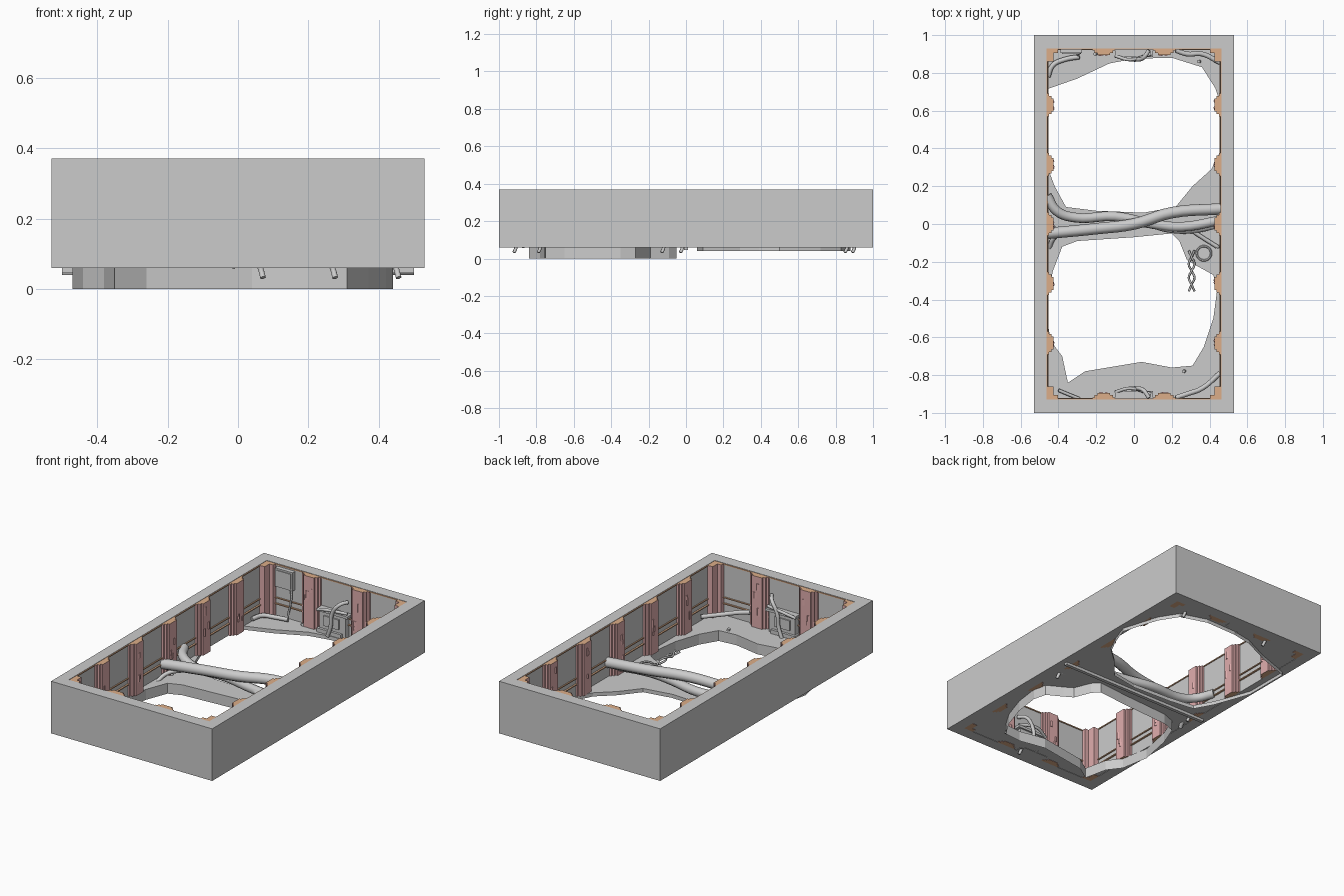
import bpy, bmesh, math, random
from mathutils import Vector, Matrix

if "Cube" in bpy.data.objects:
    bpy.data.objects.remove(bpy.data.objects["Cube"])

random.seed(4)
TOP, FLOOR = 0.37, 0.06
IX, IY = 0.462, 0.93


def material(name, rgb):
    m = bpy.data.materials.new(name)
    m.diffuse_color = (*rgb, 1)
    m.use_nodes = True
    m.node_tree.nodes["Principled BSDF"].inputs["Base Color"].default_value = m.diffuse_color
    return m


PINK = material("pillar_pink", (0.75, 0.42, 0.42))
ORANGE = material("trim_orange", (0.72, 0.42, 0.25))


def finish(name, bm, mats=()):
    me = bpy.data.meshes.new(name)
    bm.to_mesh(me)
    bm.free()
    for m in mats:
        me.materials.append(m)
    ob = bpy.data.objects.new(name, me)
    bpy.context.collection.objects.link(ob)
    return ob


def box(name, lo, hi, mats=()):
    bm = bmesh.new()
    lo, hi = Vector(lo), Vector(hi)
    bmesh.ops.create_cube(bm, size=1, matrix=Matrix.Translation((lo + hi) / 2)
                          @ Matrix.Diagonal((*(hi - lo), 1)))
    return finish(name, bm, mats)


def prism(name, pts, z0, z1, place, mats):
    # extruded plan outline, caps get the second material
    bm = bmesh.new()
    f = bm.faces.new([bm.verts.new((x, y, z0)) for x, y in pts])
    r = bmesh.ops.extrude_face_region(bm, geom=[f])
    for v in r["geom"]:
        if isinstance(v, bmesh.types.BMVert):
            v.co.z = z1
    bm.transform(place)
    bmesh.ops.recalc_face_normals(bm, faces=bm.faces)
    for f in bm.faces:
        f.material_index = 1 if abs(f.normal.z) > 0.5 else 0
    return finish(name, bm, mats)


def tube(name, pts, radius, sides=2):
    cu = bpy.data.curves.new(name, "CURVE")
    cu.dimensions = "3D"
    cu.bevel_depth = radius
    cu.bevel_resolution = sides
    cu.resolution_u = 5
    cu.use_fill_caps = True
    sp = cu.splines.new("BEZIER")
    sp.bezier_points.add(len(pts) - 1)
    for b, p in zip(sp.bezier_points, pts):
        b.co = p
        b.handle_left_type = b.handle_right_type = "AUTO"
    ob = bpy.data.objects.new(name, cu)
    bpy.context.collection.objects.link(ob)
    return ob


# outer walls: a ring of four mitre-free faces per side
bm = bmesh.new()
rings = [[bm.verts.new((sx * x, sy * y, z)) for sx, sy in ((-1, -1), (1, -1), (1, 1), (-1, 1))]
         for x, y, z in ((0.53, 1, FLOOR), (0.53, 1, TOP), (IX, IY, TOP), (IX, IY, FLOOR))]
for i in range(4):
    a, b = rings[i], rings[(i + 1) % 4]
    for j in range(4):
        k = (j + 1) % 4
        bm.faces.new((a[j], a[k], b[k], b[j]))
finish("walls", bm)

# broken floor with two ragged holes, each with a hanging rim
back_hole = [(-.5, .70), (-.3, .77), (-.13, .85), (0, .875), (.2, .88), (.36, .83), (.43, .72),
             (.47, .6), (.5, .5), (.46, .39), (.41, .29), (.31, .2), (.22, .09), (.05, .06),
             (-.2, .07), (-.36, .09), (-.42, .2), (-.45, .28), (-.5, .42)]
front_hole = [(-.43, -.25), (-.38, -.12), (-.3, -.09), (0, -.07), (.2, -.05), (.24, -.09),
              (.28, -.19), (.33, -.22), (.42, -.27), (.44, -.35), (.42, -.5), (.37, -.65),
              (.31, -.75), (.2, -.76), (.04, -.73), (-.26, -.78), (-.35, -.84), (-.38, -.7),
              (-.44, -.62), (-.47, -.45)]
bm = bmesh.new()
fz = FLOOR + 0.002
rims = []
for loop in ([(-.52, -.98), (.52, -.98), (.52, .98), (-.52, .98)], back_hole, front_hole):
    vs = [bm.verts.new((x, y, fz)) for x, y in loop]
    rims.append([bm.edges.new((vs[i], vs[(i + 1) % len(vs)])) for i in range(len(vs))])
bmesh.ops.triangle_fill(bm, edges=sum(rims, []), use_beauty=True, use_dissolve=False,
                        normal=(0, 0, 1))
for edges, z in ((rims[1], 0.04), (rims[2], 0.0)):
    r = bmesh.ops.extrude_edge_only(bm, edges=edges)
    for v in r["geom"]:
        if isinstance(v, bmesh.types.BMVert):
            v.co.z = z
finish("broken_floor", bm)
box("floor_beam", (-.5, -.01, .045), (.5, .01, .062))

# stepped pillars along every wall
half = [(.06, 0), (.06, .012), (.048, .012), (.048, .024), (.034, .024), (.034, .036)]
profile = half + [(-x, y) for x, y in reversed(half)]


def pillar(name, x, y, angle):
    place = Matrix.Translation((x, y, 0)) @ Matrix.Rotation(angle, 4, "Z")
    prism(name, profile, FLOOR, TOP - .002, place, (PINK, ORANGE))
    # chipped shards on the pillar face
    for i in range(3):
        w, z, cx = random.uniform(.006, .012), random.uniform(.12, .3), random.uniform(-.02, .02)
        shard = [(cx - w, .036), (cx + w, .036), (cx + w * .3, .041)]
        prism(name + "_chip", shard, z, z + random.uniform(.02, .05), place, (PINK, PINK))


for i in range(5):
    y = (i - 2) * 0.315
    pillar("left_pillar", -IX, y, -math.pi / 2)
    pillar("right_pillar", IX, y, math.pi / 2)
for x in (-.16, .16):
    pillar("front_pillar", x, -IY, 0)
    pillar("back_pillar", x, IY, math.pi)
corner = [(0, 0), (.06, 0), (.06, .025), (.035, .025), (.035, .07), (0, .07)]
for sx in (-1, 1):
    for sy in (-1, 1):
        place = Matrix.Translation((sx * IX, sy * IY, 0)) @ Matrix.Diagonal((-sx, -sy, 1, 1))
        prism("corner_pillar", corner, FLOOR, TOP - .002, place, (PINK, ORANGE))

# thin trim rails round the inside walls
for z, d in ((.13, .010), (.165, .007), (.362, .005)):
    for s in (-1, 1):
        a, b = sorted((s * IX, s * (IX - d)))
        box("side_rail", (a, -IY, z), (b, IY, z + .006), (ORANGE,))
        a, b = sorted((s * IY, s * (IY - d)))
        box("end_rail", (-IX, a, z), (IX, b, z + .006), (ORANGE,))

# large pipes crossing the middle
tube("main_pipe", [(-.46, -.05, .13), (-.2, -.025, .15), (0, 0, .16), (.2, .06, .165),
                   (.46, .08, .15)], .03, 3)
tube("bent_pipe", [(-.46, .15, .15), (-.41, .07, .14), (-.32, .035, .12), (-.1, .04, .11),
                   (.1, .0, .11), (.25, -.015, .11), (.46, .02, .11)], .026, 3)
tube("side_pipe", [(.05, .01, .12), (.2, -.03, .1), (.32, -.03, .09), (.46, .0, .1)], .018)
tube("wall_branch", [(-.45, -.13, .05), (-.42, -.07, .09), (-.33, -.03, .12)], .012)
tube("floor_branch", [(.3, -.03, .09), (.36, -.07, .08), (.44, -.12, .07)], .011)

# twisted cable pair and a loose ring
for s in (-1, 1):
    pts = [(.305 + s * .015 * math.cos(i * math.pi / 2), -.14 - i * .036, .09 - s * .006 * (i % 2))
           for i in range(7)]
    tube("twisted_cable", pts, .006, 1)
bpy.ops.mesh.primitive_torus_add(major_radius=.038, minor_radius=.006, major_segments=20,
                                 minor_segments=6, location=(.37, -.155, .07))
bpy.context.object.name = "cable_ring"

# machine boxes and loose pipes on both end walls
for s, side in ((1, "back"), (-1, "front")):
    def b(name, x0, x1, d, z0, z1):
        y0, y1 = sorted((s * IY, s * (IY - d)))
        box(side + name, (x0, y0, z0), (x1, y1, z1))
    b("_machine", -.09, .08, .035, .06, .2)
    b("_machine_shelf", -.1, .1, .045, .185, .2)
    b("_machine_foot", -.1, .06, .05, .06, .085)
    b("_machine_plate", -.06, .04, .043, .105, .165)
    tube(side + "_machine_pipe", [(.08, s * .92, .27), (.05, s * .88, .26), (.01, s * .87, .2),
                                  (0, s * .87, .12), (-.02, s * .87, .06)], .011)
    tube(side + "_cross_pipe", [(-.1, s * .89, .19), (-.02, s * .87, .215), (.09, s * .9, .21)], .009)
    tube(side + "_corner_pipe", [(.22, s * .92, .13), (.28, s * .9, .12),
                                 (.36, s * (.9 if s > 0 else .87), .1),
                                 (.455, s * (.855 if s > 0 else .79), .09)], .013)

# wall cabinet with door, cable and floor hose
box("cabinet", (-.39, .905, .245), (-.275, .93, .355))
box("cabinet_door", (-.38, .9, .255), (-.285, .906, .345))
tube("cabinet_cable", [(-.29, .915, .25), (-.285, .905, .18), (-.3, .9, .1), (-.29, .88, .07)], .006, 1)
tube("floor_hose", [(-.29, .885, .08), (-.37, .87, .08), (-.43, .84, .085), (-.455, .78, .08)], .013)
tube("front_left_hose", [(-.4, -.88, .09), (-.34, -.905, .08), (-.29, -.925, .07)], .009)

# short stubs dangling below the floor
for x, y in ((.065, -.91), (.27, -.78), (.45, -.12), (-.2, .9), (.35, .86), (-.42, -.02)):
    tube("hanging_stub", [(x - .008, y, .075), (x, y, .055), (x + .006, y - .01, .032)], .009, 1)
